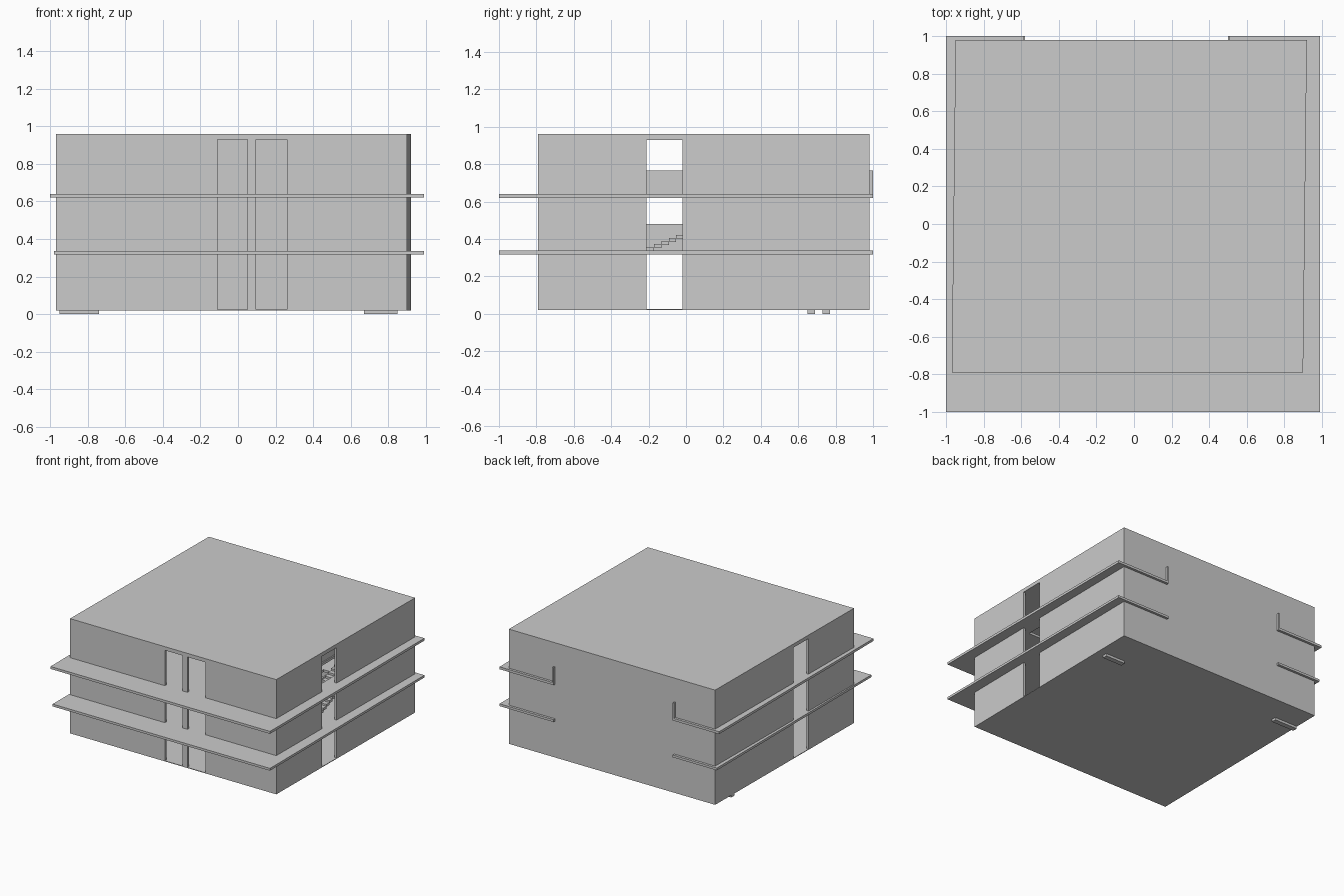
import bpy, bmesh

if "Cube" in bpy.data.objects:
    bpy.data.objects.remove(bpy.data.objects["Cube"])


def prism(name, outline, z0, z1):
    """Extrude a plan outline between two heights."""
    bm = bmesh.new()
    face = bm.faces.new([bm.verts.new((x, y, z0)) for x, y in outline])
    top = bmesh.ops.extrude_face_region(bm, geom=[face])
    for v in top["geom"]:
        if isinstance(v, bmesh.types.BMVert):
            v.co.z = z1
    bmesh.ops.recalc_face_normals(bm, faces=bm.faces)
    mesh = bpy.data.meshes.new(name)
    bm.to_mesh(mesh)
    bm.free()
    obj = bpy.data.objects.new(name, mesh)
    bpy.context.collection.objects.link(obj)
    return obj


def box(name, x0, x1, y0, y1, z0, z1):
    return prism(name, [(x0, y0), (x1, y0), (x1, y1), (x0, y1)], z0, z1)


def cut(obj, cutter):
    """Subtract the cutter, then discard it."""
    cutter.hide_render = True
    mod = obj.modifiers.new("cut", "BOOLEAN")
    mod.operation = "DIFFERENCE"
    mod.solver = "EXACT"
    mod.object = cutter
    bpy.context.view_layer.objects.active = obj
    bpy.ops.object.modifier_apply(modifier=mod.name)
    bpy.data.objects.remove(cutter, do_unlink=True)


def stairs(name, x0, x1, y0, y1, z0, z1, count=18):
    """Flight of overlapping thin treads."""
    run, rise = (y1 - y0) / count, (z1 - z0) / count
    for i in range(count):
        a, b = sorted((y0 + i * run, y0 + (i + 1) * run))
        box(f"{name}_tread", x0, x1, a, b, z0 + i * rise, z0 + (i + 1.3) * rise)


# Hollow, slightly skewed outer shell with roof and ground floor
T = 0.02
shell = prism("building_shell", [(-0.97, -0.79), (0.90, -0.79), (0.92, 0.98), (-0.95, 0.98)], 0.02, 0.96)
cut(shell, prism("cavity", [(-0.97 + T, -0.79 + T), (0.90 - T, -0.79 + T),
                            (0.92 - T, 0.98 - T), (-0.95 + T, 0.98 - T)], 0.025, 0.93))

# Full-height openings: two at the front, one through both sides
for x0, x1 in ((-0.11, 0.05), (0.095, 0.26)):
    cut(shell, box("front_opening", x0, x1, -0.9, -0.7, 0.025, 0.93))
cut(shell, box("side_opening", -1.1, 1.1, -0.21, -0.02, 0.025, 0.93))


# Storey slabs projecting as balconies, notched along the back
def slab(name, left, z0, z1):
    return prism(name, [(left, -1), (0.99, -1), (0.99, 1), (0.50, 1), (0.50, 0.97),
                        (-0.58, 0.97), (-0.58, 1), (left, 1)], z0, z1)


lower = slab("lower_slab", -0.98, 0.318, 0.337)
upper = slab("upper_slab", -1.0, 0.62, 0.64)

# Stairwells cut through the slabs
cut(lower, box("lower_stairwell", 0.32, 0.55, -0.02, 0.65, 0.2, 0.4))
for x0, x1 in ((-0.5, -0.14), (0.62, 0.82)):
    cut(upper, box("upper_stairwell", x0, x1, -0.25, 0.5, 0.5, 0.7))

# Stair flights
stairs("ground_stair", 0.33, 0.54, 0.68, -0.02, 0.025, 0.32)
stairs("left_stair", -0.48, -0.16, -0.21, 0.5, 0.337, 0.62)
stairs("right_stair", 0.63, 0.81, -0.21, 0.5, 0.337, 0.62)

# Solid railings beside the stairwells
box("lower_railing", 0.56, 0.575, -0.25, 0.65, 0.337, 0.48)
box("upper_railing", 0.595, 0.61, -0.25, 0.5, 0.64, 0.765)

# End posts on the back ledge
for x0, x1 in ((-0.59, -0.58), (0.50, 0.51)):
    box("ledge_post", x0, x1, 0.975, 1.0, 0.64, 0.765)

# Small feet below the floor
box("right_foot", 0.67, 0.85, 0.65, 0.69, 0.0, 0.02)
box("left_foot", -0.95, -0.74, 0.73, 0.77, 0.0, 0.02)
